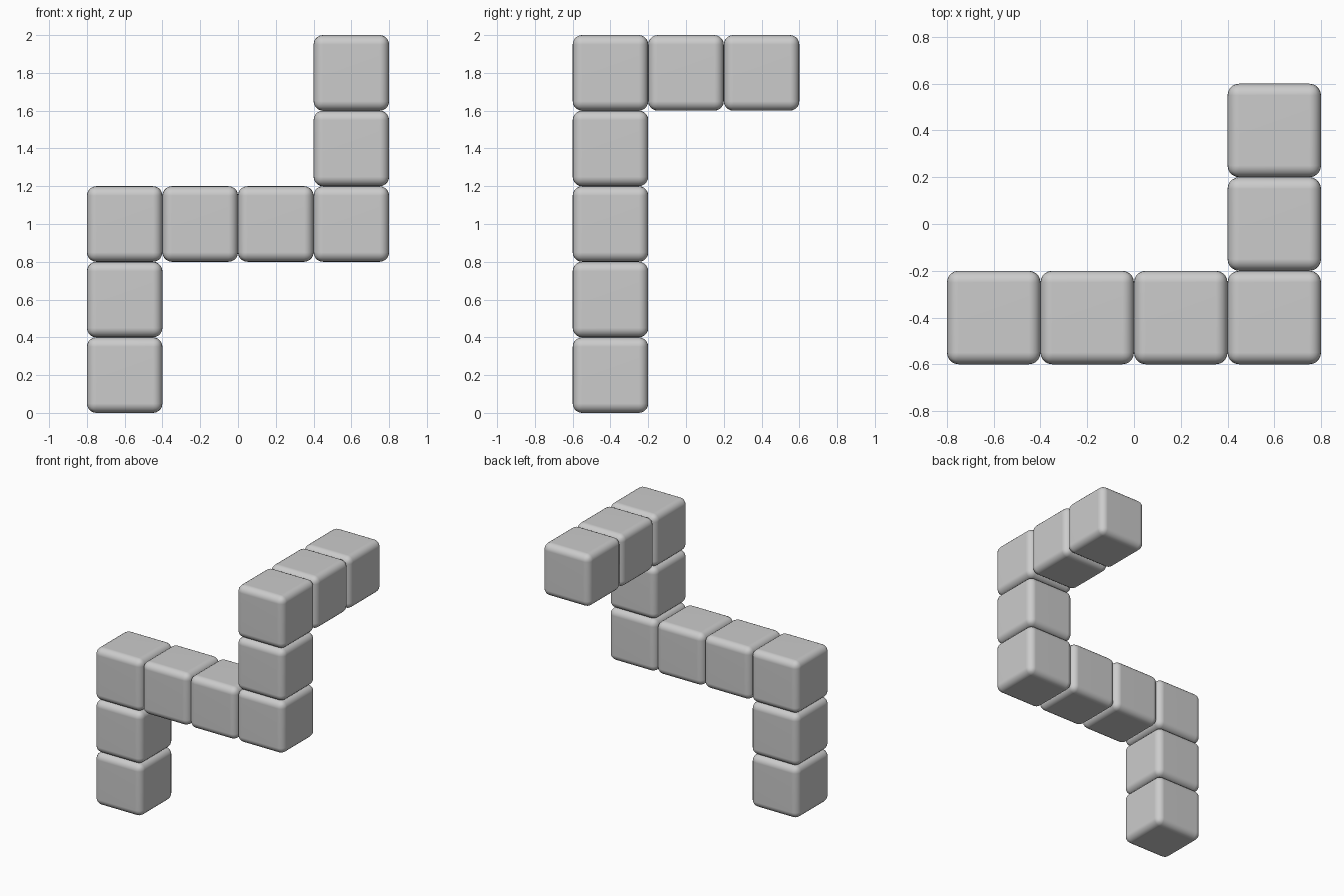
import bpy

if "Cube" in bpy.data.objects:
    bpy.data.objects.remove(bpy.data.objects["Cube"])

SIZE = 0.4


def rounded_cube(name, x, y, z):
    bpy.ops.mesh.primitive_cube_add(size=SIZE, location=(x, y, z))
    ob = bpy.context.object
    ob.name = name
    bevel = ob.modifiers.new("rounded_edges", 'BEVEL')
    bevel.width = 0.05
    bevel.segments = 5
    bevel.limit_method = 'NONE'
    bpy.ops.object.shade_smooth()
    normals = ob.modifiers.new("flat_faces", 'WEIGHTED_NORMAL')
    normals.keep_sharp = True


def run_of_cubes(name, start, step, count):
    for i in range(count):
        rounded_cube(f"{name}_{i + 1}", *(s + d * SIZE * i for s, d in zip(start, step)))


# Lower column, crossbar, upper column and rearward arm
run_of_cubes("lower_column_cube", (-0.6, -0.4, 0.2), (0, 0, 1), 2)
run_of_cubes("crossbar_cube", (-0.6, -0.4, 1.0), (1, 0, 0), 4)
run_of_cubes("upper_column_cube", (0.6, -0.4, 1.4), (0, 0, 1), 2)
run_of_cubes("rear_arm_cube", (0.6, 0.0, 1.8), (0, 1, 0), 2)
